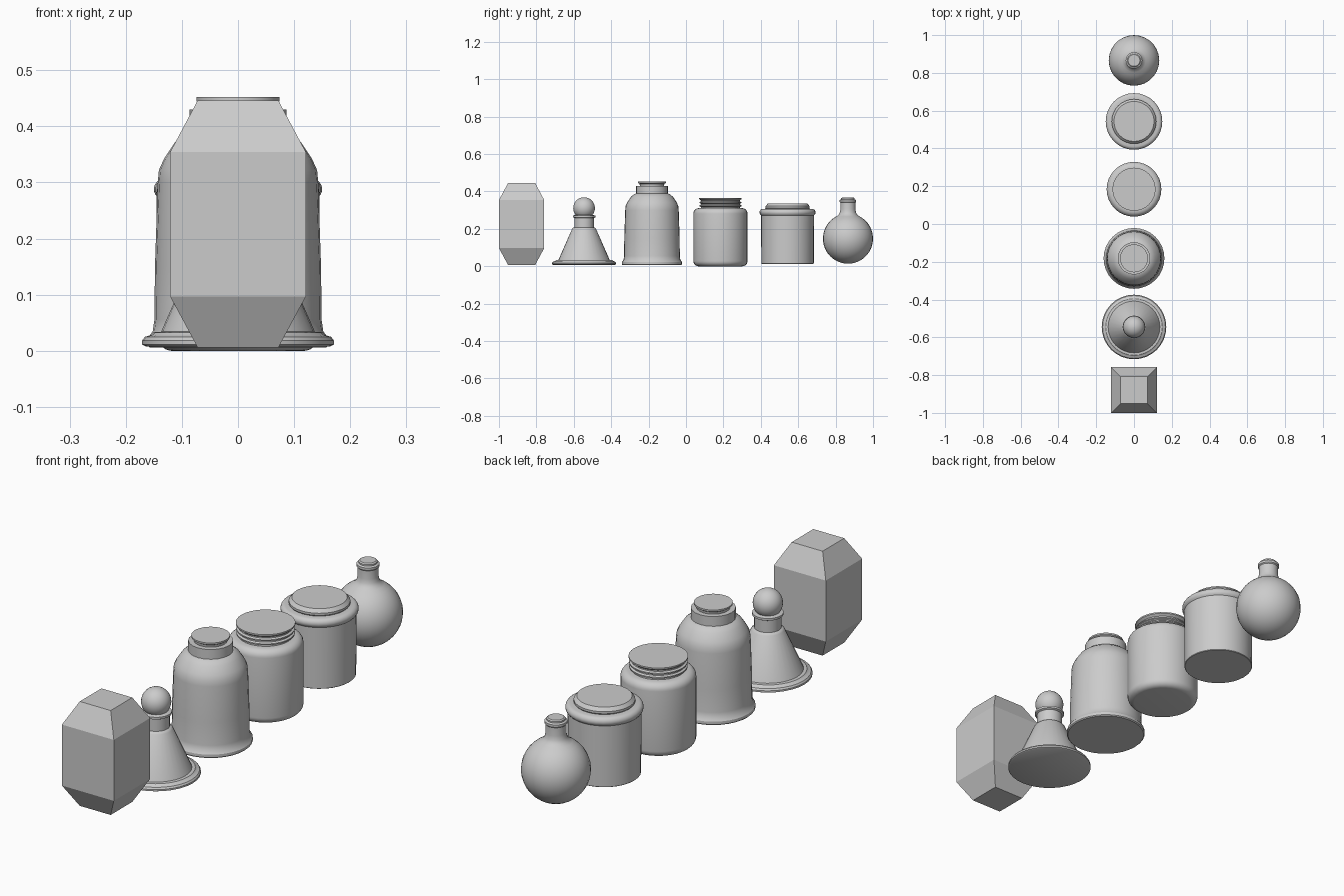
import bpy, bmesh, math


def finish(name, bm, y, smooth=True):
    bmesh.ops.recalc_face_normals(bm, faces=bm.faces)
    mesh = bpy.data.meshes.new(name)
    bm.to_mesh(mesh)
    bm.free()
    ob = bpy.data.objects.new(name, mesh)
    bpy.context.collection.objects.link(ob)
    ob.location.y = y
    if smooth:
        bpy.ops.object.select_all(action='DESELECT')
        ob.select_set(True)
        bpy.context.view_layer.objects.active = ob
        bpy.ops.object.shade_smooth_by_angle(angle=math.radians(32))
    return ob


def turned(name, y, profile, sides=32):
    """Solid of revolution from (radius, z) points, capped at both ends."""
    bm = bmesh.new()
    rings = [[bm.verts.new((r * math.cos(2 * math.pi * i / sides),
                            r * math.sin(2 * math.pi * i / sides), z))
              for i in range(sides)] for r, z in profile]
    for a, b in zip(rings, rings[1:]):
        for i in range(sides):
            j = (i + 1) % sides
            bm.faces.new((a[i], a[j], b[j], b[i]))
    bm.faces.new(rings[0][::-1])
    bm.faces.new(rings[-1])
    return finish(name, bm, y)


def arc(cr, cz, rad, a0, a1, n):
    """Profile points along an arc, angles in degrees from the horizontal."""
    return [(cr + rad * math.cos(math.radians(a0 + (a1 - a0) * i / n)),
             cz + rad * math.sin(math.radians(a0 + (a1 - a0) * i / n)))
            for i in range(n + 1)]


# Faceted square bottle with tapered ends
bm = bmesh.new()
rings = [[bm.verts.new((sx * h, sy * h, z))
          for sx, sy in ((-1, -1), (1, -1), (1, 1), (-1, 1))]
         for h, z in ((0.072, 0.006), (0.121, 0.097), (0.121, 0.354), (0.072, 0.446))]
for a, b in zip(rings, rings[1:]):
    for i in range(4):
        j = (i + 1) % 4
        bm.faces.new((a[i], a[j], b[j], b[i]))
bm.faces.new(rings[0][::-1])
bm.faces.new(rings[-1])
finish("faceted_bottle", bm, -0.879, smooth=False)

# Conical decanter with foot, neck collar and ball stopper
turned("cone_decanter", -0.545, [
    (0.165, 0.008), (0.171, 0.011), (0.171, 0.018), (0.166, 0.025), (0.155, 0.028),
    (0.150, 0.033), (0.137, 0.034), (0.064, 0.200), (0.058, 0.206),
    (0.052, 0.208), (0.052, 0.258), (0.060, 0.262), (0.060, 0.271), (0.045, 0.275)])
turned("ball_stopper", -0.545, arc(0, 0.311, 0.058, -89, 89, 16))

# Tall shouldered bottle
turned("tall_bottle", -0.182, [
    (0.157, 0.006), (0.161, 0.010), (0.161, 0.022), (0.152, 0.035), (0.149, 0.055),
    (0.148, 0.150), (0.143, 0.300), (0.141, 0.322), (0.132, 0.342),
    (0.112, 0.372), (0.096, 0.385), (0.080, 0.391)])
turned("tall_bottle_collar", -0.182,
       [(0.086, 0.385), (0.086, 0.430), (0.064, 0.430)], 20)
turned("tall_bottle_stopper", -0.182, [
    (0.064, 0.428), (0.066, 0.440), (0.074, 0.445), (0.074, 0.452)])

# Round jar with threaded neck and flat lid
thread = []
for z in (0.317, 0.334):
    thread += [(0.104, z), (0.112, z + 0.004), (0.112, z + 0.009), (0.104, z + 0.013)]
turned("threaded_jar", 0.184,
       [(0.118, 0.0)] + arc(0.117, 0.028, 0.028, -80, 0, 5)
       + arc(0.115, 0.281, 0.030, 0, 85, 6) + [(0.104, 0.312)] + thread
       + [(0.104, 0.352), (0.114, 0.360), (0.114, 0.366)])

# Wide jar with rounded rim and chamfered lid
turned("wide_jar", 0.543, [
    (0.138, 0.012), (0.140, 0.014), (0.142, 0.272)]
    + arc(0.131, 0.288, 0.019, -50, 85, 7) + [(0.110, 0.308)])
turned("wide_jar_lid", 0.543, [
    (0.112, 0.304), (0.118, 0.312), (0.118, 0.321), (0.106, 0.335)])

# Round flask with narrow neck, lip and stopper
turned("round_flask", 0.866,
       arc(0, 0.148, 0.134, -89, 62, 18)
       + [(0.050, 0.275), (0.043, 0.288), (0.040, 0.305), (0.040, 0.340),
          (0.044, 0.344), (0.044, 0.354), (0.038, 0.358)], 28)
turned("flask_stopper", 0.866,
       [(0.030, 0.355), (0.036, 0.358), (0.036, 0.364), (0.031, 0.368)], 28)
